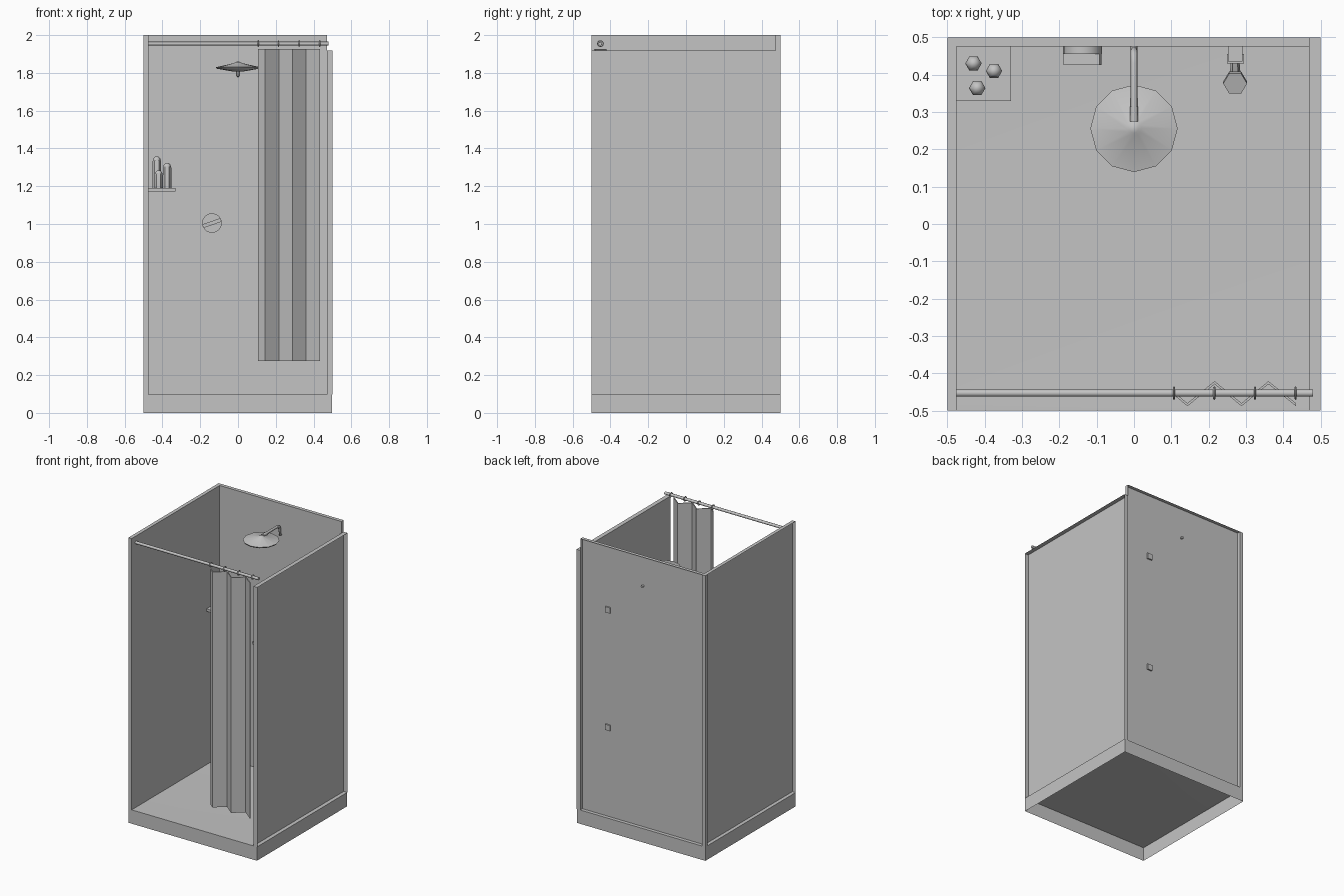
import bpy, bmesh, math
from mathutils import Vector

if "Cube" in bpy.data.objects:
    bpy.data.objects.remove(bpy.data.objects["Cube"])

grey = bpy.data.materials.new("light_grey")
grey.diffuse_color = (0.55, 0.55, 0.55, 1)
grey.use_nodes = True
grey.node_tree.nodes["Principled BSDF"].inputs["Base Color"].default_value = grey.diffuse_color


def finish(name, bm, smooth=False, recalc=True):
    if recalc:
        bmesh.ops.recalc_face_normals(bm, faces=bm.faces)
    me = bpy.data.meshes.new(name)
    bm.to_mesh(me)
    bm.free()
    me.materials.append(grey)
    ob = bpy.data.objects.new(name, me)
    bpy.context.collection.objects.link(ob)
    if smooth:
        bpy.ops.object.select_all(action='DESELECT')
        ob.select_set(True)
        bpy.context.view_layer.objects.active = ob
        bpy.ops.object.shade_smooth_by_angle(angle=math.radians(50))
    return ob


def shell(x0, x1, y0, y1, z0, z1, open_dirs=()):
    """Box bmesh; faces looking along open_dirs are left out."""
    bm = bmesh.new()
    for v in bmesh.ops.create_cube(bm, size=1)["verts"]:
        v.co = Vector((x0 + (v.co.x + .5) * (x1 - x0),
                       y0 + (v.co.y + .5) * (y1 - y0),
                       z0 + (v.co.z + .5) * (z1 - z0)))
    bm.normal_update()
    gone = [f for f in bm.faces if any(f.normal.dot(Vector(d)) > .9 for d in open_dirs)]
    bmesh.ops.delete(bm, geom=gone, context='FACES')
    return bm


def box(name, *b):
    return finish(name, shell(*b), recalc=False)


def lathe(name, profile, n, loc, axis=(0, 0, 1), phase=0.0):
    """Stack rings of (radius, height) along an axis, capped at both ends."""
    bm = bmesh.new()
    q = Vector((0, 0, 1)).rotation_difference(Vector(axis))
    rings = []
    for r, h in profile:
        rings.append([bm.verts.new(Vector(loc) + q @ Vector((
            r * math.cos(phase + math.tau * i / n),
            r * math.sin(phase + math.tau * i / n), h))) for i in range(n)])
    for a, b in zip(rings, rings[1:]):
        for i in range(n):
            j = (i + 1) % n
            bm.faces.new((a[i], a[j], b[j], b[i]))
    bm.faces.new(rings[0][::-1])
    bm.faces.new(rings[-1])
    return finish(name, bm, True)


def pipe(name, pts, r):
    cu = bpy.data.curves.new(name, 'CURVE')
    cu.dimensions = '3D'
    cu.bevel_depth = r
    cu.bevel_resolution = 1
    cu.use_fill_caps = True
    sp = cu.splines.new('POLY')
    sp.points.add(len(pts) - 1)
    for p, c in zip(sp.points, pts):
        p.co = (*c, 1)
    cu.materials.append(grey)
    ob = bpy.data.objects.new(name, cu)
    bpy.context.collection.objects.link(ob)


# tray: shell that is open underneath, its floor falling to the middle
DOWN = (0, 0, -1)
bm = shell(-.5, .497, -.5, .5, 0, .097, [DOWN])
bm.normal_update()
top = max(bm.faces, key=lambda f: f.normal.z)
bmesh.ops.inset_region(bm, faces=[top], thickness=.027)
centre = bmesh.ops.poke(bm, faces=[top])["verts"][0]
centre.co.z = .05
finish("tray", bm, True, recalc=False)

# walls: thin inner sheets with a rim, hollow on the outside
box("left_wall", -.5, -.475, -.5, .5, .097, 2, [(-1, 0, 0), DOWN])
box("back_wall", -.5, .47, .475, .5, .097, 2, [(0, 1, 0), DOWN])
box("right_wall", .47, .5, -.5, .5, .097, 1.918, [(1, 0, 0), DOWN])

# curtain rod and rings
lathe("curtain_rod", [(.01, -.475), (.01, .48)], 10, (0, -.453, 1.955), (1, 0, 0))
for k, x in enumerate((.107, .215, .324, .433)):
    bm = bmesh.new()
    n, m = 12, 5
    g = []
    for i in range(n):
        a = math.tau * i / n
        g.append([])
        for j in range(m):
            b = math.tau * j / m
            r = .015 + .003 * math.cos(b)
            g[i].append(bm.verts.new((x + .003 * math.sin(b), -.453 + r * math.cos(a),
                                      1.955 + r * math.sin(a))))
    for i in range(n):
        for j in range(m):
            bm.faces.new((g[i][j], g[(i + 1) % n][j],
                          g[(i + 1) % n][(j + 1) % m], g[i][(j + 1) % m]))
    finish("curtain_ring_%d" % (k + 1), bm, True)

# zigzag curtain
bm = bmesh.new()
folds = [(.107, -.458), (.143, -.488), (.216, -.429), (.288, -.488), (.36, -.429), (.434, -.488)]
cols = [[bm.verts.new((x, y + d, z)) for d in (0, .008) for z in (.275, 1.926)] for x, y in folds]
for a, b in zip(cols, cols[1:]):
    for p, q in ((0, 1), (1, 3), (3, 2), (2, 0)):
        bm.faces.new((a[p], a[q], b[q], b[p]))
for c in (cols[0], cols[-1]):
    bm.faces.new((c[0], c[1], c[3], c[2]))
finish("curtain", bm)

# overhead shower
lathe("shower_head", [(.03, 1.808), (.112, 1.822), (.117, 1.83), (.02, 1.852), (.012, 1.858)],
      12, (0, .256, 0), phase=math.pi / 2)
pipe("shower_arm", [(0, .275, 1.853), (0, .43, 1.853), (0, .455, 1.845), (0, .465, 1.825),
                    (0, .465, 1.787), (0, .49, 1.785)], .009)
lathe("arm_joint", [(.011, 0), (.011, .04)], 8, (0, .275, 1.853), (0, 1, 0))

# mixer valve with a slanted grip
lathe("valve_plate", [(.052, 0), (.052, .02)], 18, (-.138, .455, 1.005), (0, 1, 0))
grip = box("valve_grip", -.051, .051, -.015, .015, -.01, .01)
grip.location = (-.138, .441, 1.005)
grip.rotation_euler = (0, -math.radians(19), 0)

# hand shower on a slide rail
for k, z in enumerate((.722, 1.547)):
    box("rail_bracket_%d" % (k + 1), .252, .29, .435, .485, z - .02, z + .02)
lathe("slide_rail", [(.009, .71), (.009, 1.56)], 8, (.27, .445, 0))
box("hand_shower_holder", .249, .294, .43, .456, 1.48, 1.525)
lathe("hand_shower", [(.012, 0), (.015, .13), (.032, .18), (.032, .2)], 6,
      (.271, .43, 1.36), (0, -.28, 1))

# corner shelf with three bottles
box("corner_shelf", -.475, -.33, .33, .475, 1.172, 1.19)
for k, (x, y, top) in enumerate(((-.43, .43, 1.357), (-.375, .41, 1.322), (-.42, .364, 1.284))):
    lathe("bottle_%d" % (k + 1), [(.022, 1.19), (.022, top - .025), (.018, top - .01), (.008, top)],
          6, (x, y, 0))
